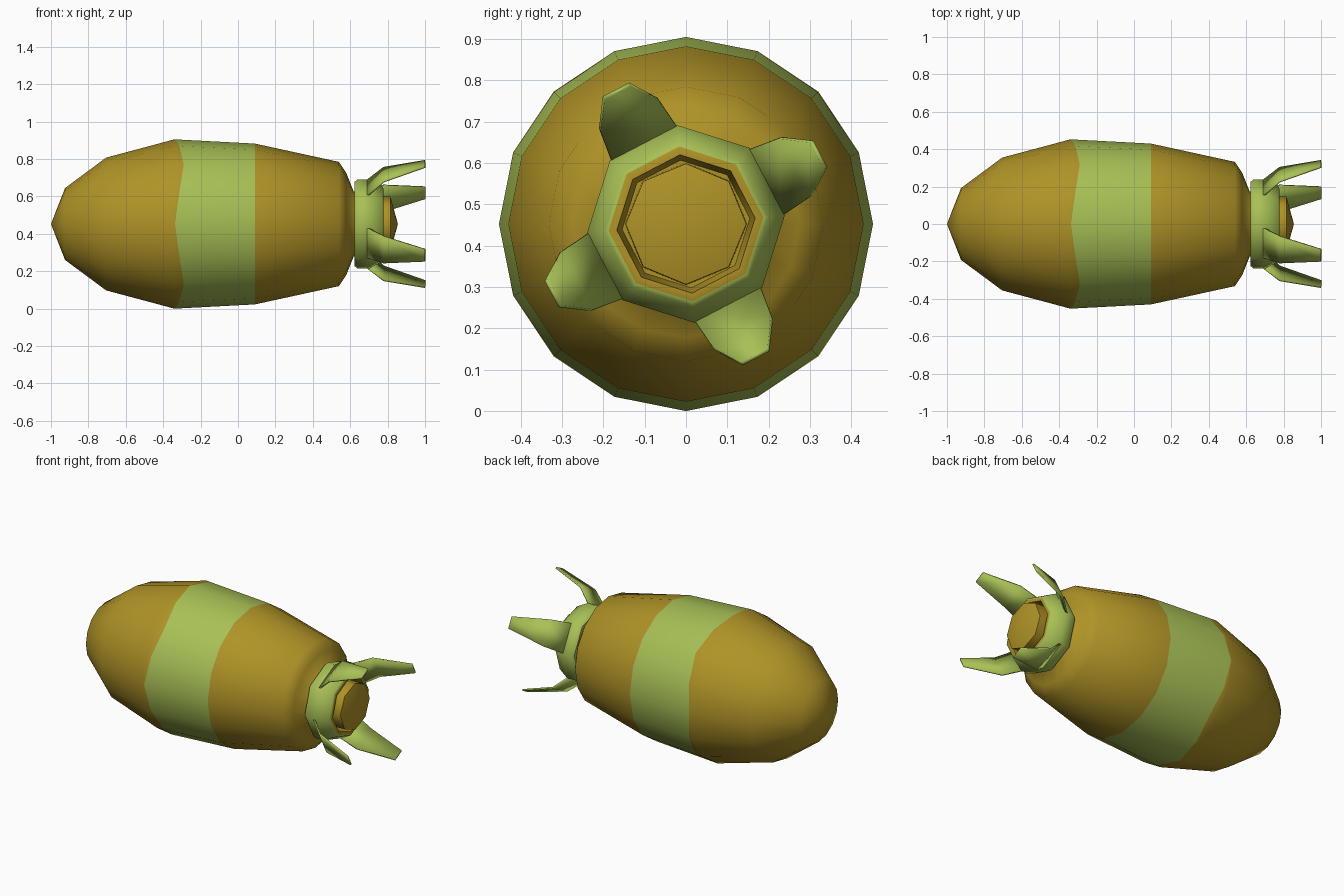
import bpy, bmesh
from math import cos, sin, pi, radians

if "Cube" in bpy.data.objects:
    bpy.data.objects.remove(bpy.data.objects["Cube"])

ZC = 0.4525          # height of the long axis


def material(name, rgb):
    m = bpy.data.materials.new(name)
    m.diffuse_color = (*rgb, 1)
    m.use_nodes = True
    m.node_tree.nodes["Principled BSDF"].inputs["Base Color"].default_value = m.diffuse_color
    return m


ORANGE = material("ochre", (0.43, 0.29, 0.020))
GREEN = material("light green", (0.39, 0.53, 0.092))


def finish(name, bm, mats, sharp):
    bmesh.ops.remove_doubles(bm, verts=bm.verts, dist=1e-5)
    bmesh.ops.recalc_face_normals(bm, faces=bm.faces)
    me = bpy.data.meshes.new(name)
    bm.to_mesh(me)
    bm.free()
    for m in mats:
        me.materials.append(m)
    ob = bpy.data.objects.new(name, me)
    bpy.context.collection.objects.link(ob)
    bpy.ops.object.select_all(action='DESELECT')
    ob.select_set(True)
    bpy.context.view_layer.objects.active = ob
    bpy.ops.object.shade_smooth_by_angle(angle=radians(sharp))
    return ob


def lathe(name, profile, sides, offset, mats, sharp, wave=None, colour=None):
    """Spin (x, radius) points round the long axis; wave may shift a ring."""
    bm = bmesh.new()
    rings = []
    for i, (x, r) in enumerate(profile):
        ring = []
        for k in range(sides):
            a = radians(offset) + 2 * pi * k / sides
            px, pr = wave(i, a, x, r) if wave else (x, r)
            ring.append(bm.verts.new((px, pr * cos(a), ZC + pr * sin(a))))
        rings.append(ring)
    for i in range(len(rings) - 1):
        for k in range(sides):
            n = (k + 1) % sides
            f = bm.faces.new((rings[i][k], rings[i][n],
                              rings[i + 1][n], rings[i + 1][k]))
            f.material_index = colour(i) if colour else 0
    bmesh.ops.dissolve_degenerate(bm, dist=1e-5, edges=bm.edges)
    return finish(name, bm, mats, sharp)


# Bomb body with a green band whose front edge is wavy
def band_edge(i, a, x, r):
    if i != 4:
        return x, r
    px = -0.337 + 0.047 * (1 - cos(4 * a)) / 2
    return px, 0.4525 - 0.0225 * (px + 0.34) / 0.43


lathe("body", [(-1.0, 0), (-0.925, 0.192), (-0.705, 0.355), (-0.34, 0.4525),
               (-0.337, 0.452), (0.09, 0.43), (0.54, 0.332), (0.578, 0.275),
               (0.618, 0.175), (0.66, 0.165)],
      16, 0, [ORANGE, GREEN], 60, band_edge, lambda i: 1 if i == 4 else 0)

# Octagonal tail collar, with an ochre inner rim
lathe("tail_collar", [(0.622, 0.15), (0.622, 0.225), (0.64, 0.24), (0.70, 0.24),
                      (0.772, 0.20), (0.778, 0.188), (0.778, 0.168), (0.70, 0.155),
                      (0.70, 0)],
      8, 5, [GREEN, ORANGE], 50, None, lambda i: 1 if i >= 5 else 0)

# Rounded tail plug
lathe("tail_plug", [(0.70, 0.148), (0.815, 0.146), (0.855, 0)],
      8, 0, [ORANGE], 50)

# Four flared fins growing from alternate collar sides
bm = bmesh.new()
rows = [(0.69, 0.215, 0.090), (0.78, 0.298, 0.080), (1.0, 0.362, 0.036)]
for k in range(4):
    a = radians(27.5 + 90 * k)
    prev = None
    for x, u, v in rows:
        pair = [bm.verts.new((x, u * cos(a) - s * v * sin(a),
                              ZC + u * sin(a) + s * v * cos(a))) for s in (-1, 1)]
        if prev:
            bm.faces.new((prev[0], prev[1], pair[1], pair[0]))
        prev = pair
fins = finish("tail_fins", bm, [GREEN], 40)
mod = fins.modifiers.new("thickness", 'SOLIDIFY')
mod.thickness = 0.01
mod.offset = 0
